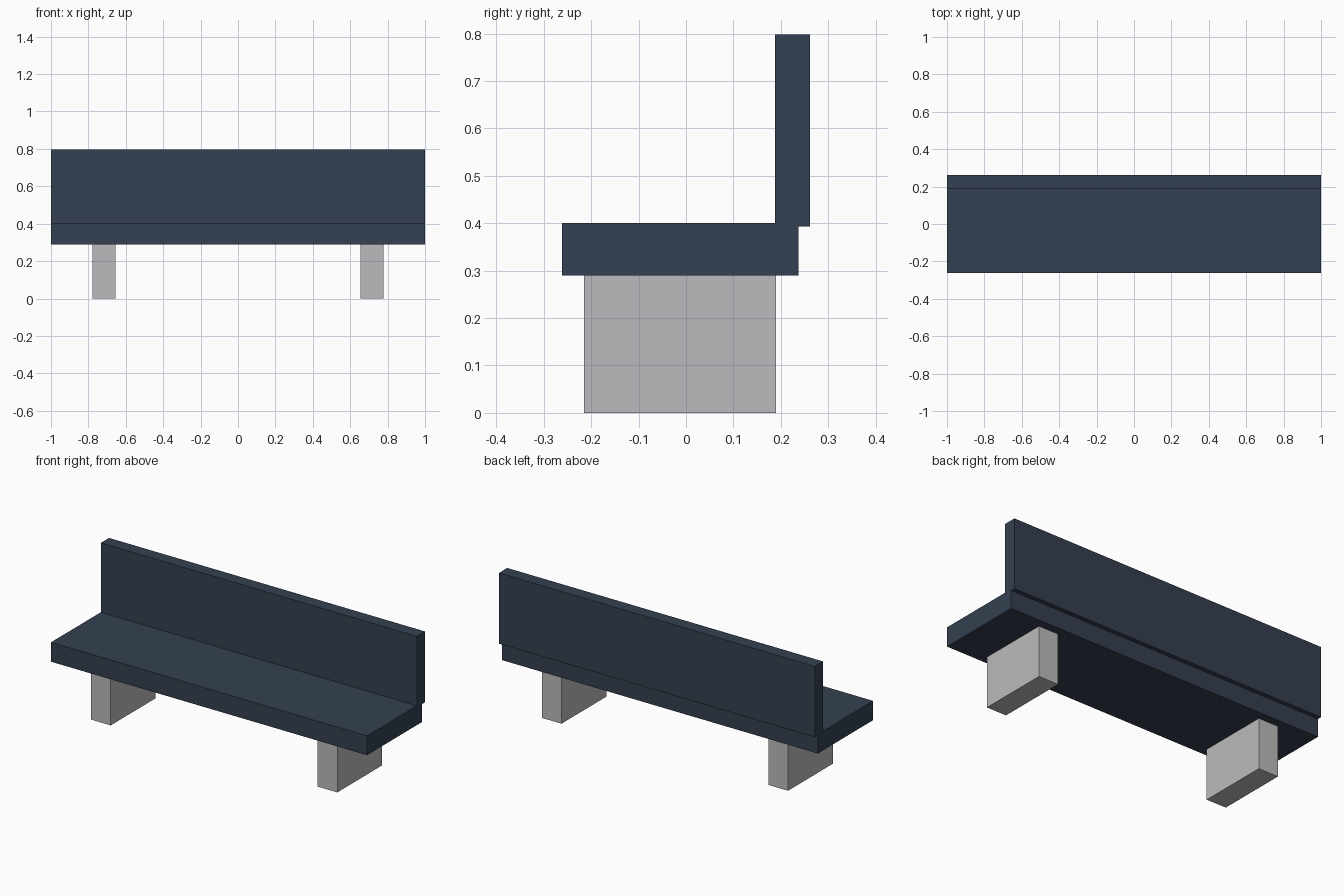
import bpy

if "Cube" in bpy.data.objects:
    bpy.data.objects.remove(bpy.data.objects["Cube"])


def make_material(name, colour):
    mat = bpy.data.materials.new(name)
    mat.diffuse_color = (*colour, 1.0)
    mat.use_nodes = True
    mat.node_tree.nodes["Principled BSDF"].inputs["Base Color"].default_value = mat.diffuse_color
    return mat


navy = make_material("navy", (0.035, 0.051, 0.082))
grey = make_material("concrete_grey", (0.5, 0.5, 0.51))


def box(name, low, high, mat):
    """Axis-aligned box between two opposite corners."""
    centre = [(a + b) / 2 for a, b in zip(low, high)]
    bpy.ops.mesh.primitive_cube_add(size=1, location=centre)
    obj = bpy.context.object
    obj.name = name
    obj.scale = [b - a for a, b in zip(low, high)]
    bpy.ops.object.transform_apply(location=False, rotation=False, scale=True)
    obj.data.materials.append(mat)
    return obj


# Seat slab
box("seat", (-1, -0.262, 0.29), (1, 0.237, 0.401), navy)

# Backrest, set slightly into the seat and overhanging its rear edge
box("backrest", (-1, 0.188, 0.393), (1, 0.262, 0.798), navy)

# Block legs
for side, x in (("left", -0.717), ("right", 0.717)):
    box(side + "_leg", (x - 0.062, -0.215, 0), (x + 0.062, 0.19, 0.29), grey)
